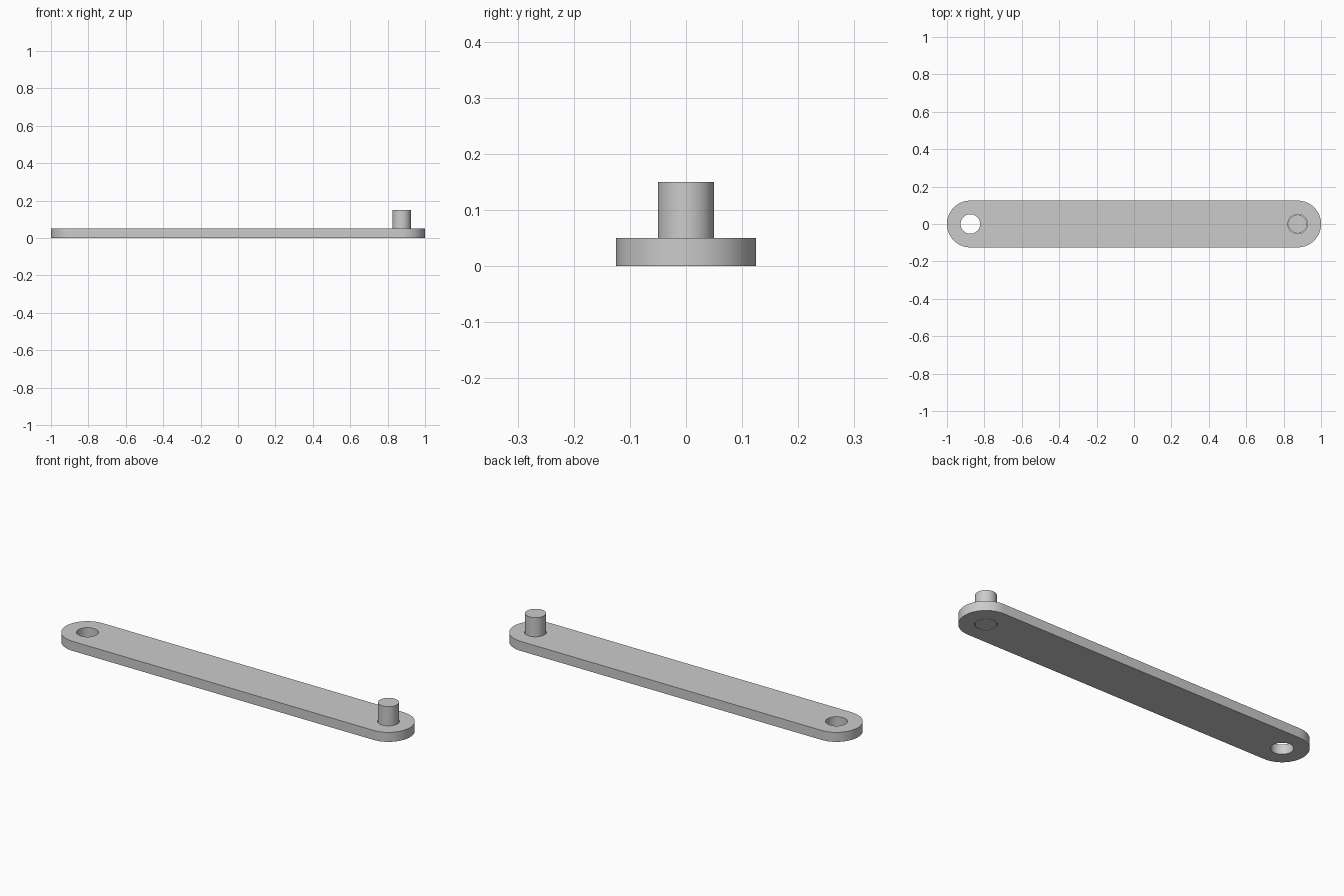
import bpy
import bmesh
import math
from mathutils import Vector

cube = bpy.data.objects.get("Cube")
if cube:
    bpy.data.objects.remove(cube, do_unlink=True)

END_X = 0.875       # centre of each rounded end
END_R = 0.125
THICK = 0.05
HOLE_R = 0.052
PIN_R = 0.05
PIN_TOP = 0.15

grey = bpy.data.materials.new("light_grey")
grey.use_nodes = True
colour = (0.6, 0.6, 0.6, 1.0)
grey.diffuse_color = colour
grey.node_tree.nodes["Principled BSDF"].inputs["Base Color"].default_value = colour


def arc(cx, r, start, end, n):
    """Points on an arc around (cx, 0), angles in degrees."""
    return [(cx + r * math.cos(a), r * math.sin(a))
            for a in (math.radians(start + (end - start) * i / n) for i in range(n + 1))]


def extruded(name, loops, z0, z1):
    """Fill closed loops (inner loops become holes) and extrude them upwards."""
    bm = bmesh.new()
    edges = []
    for loop in loops:
        verts = [bm.verts.new((x, y, z0)) for x, y in loop]
        edges += [bm.edges.new((v, verts[(i + 1) % len(verts)])) for i, v in enumerate(verts)]
    bmesh.ops.triangle_fill(bm, edges=edges, use_beauty=True, normal=Vector((0, 0, 1)))
    ext = bmesh.ops.extrude_face_region(bm, geom=bm.faces[:], use_keep_orig=True)
    top = [v for v in ext["geom"] if isinstance(v, bmesh.types.BMVert)]
    bmesh.ops.translate(bm, verts=top, vec=(0, 0, z1 - z0))
    bmesh.ops.recalc_face_normals(bm, faces=bm.faces[:])
    mesh = bpy.data.meshes.new(name)
    bm.to_mesh(mesh)
    bm.free()
    mesh.materials.append(grey)
    obj = bpy.data.objects.new(name, mesh)
    bpy.context.collection.objects.link(obj)
    bpy.ops.object.select_all(action="DESELECT")
    obj.select_set(True)
    bpy.context.view_layer.objects.active = obj
    bpy.ops.object.shade_smooth_by_angle(angle=math.radians(30))
    return obj


# Flat bar with rounded ends and a hole at each end
outline = arc(END_X, END_R, -90, 90, 32) + arc(-END_X, END_R, 90, 270, 32)
holes = [arc(x, HOLE_R, 0, 360, 48)[:-1] for x in (-END_X, END_X)]
extruded("link_bar", [outline] + holes, 0, THICK)

# Pin seated in the left hole, flush with the underside
extruded("pin", [arc(END_X, PIN_R, 0, 360, 48)[:-1]], 0, PIN_TOP)
